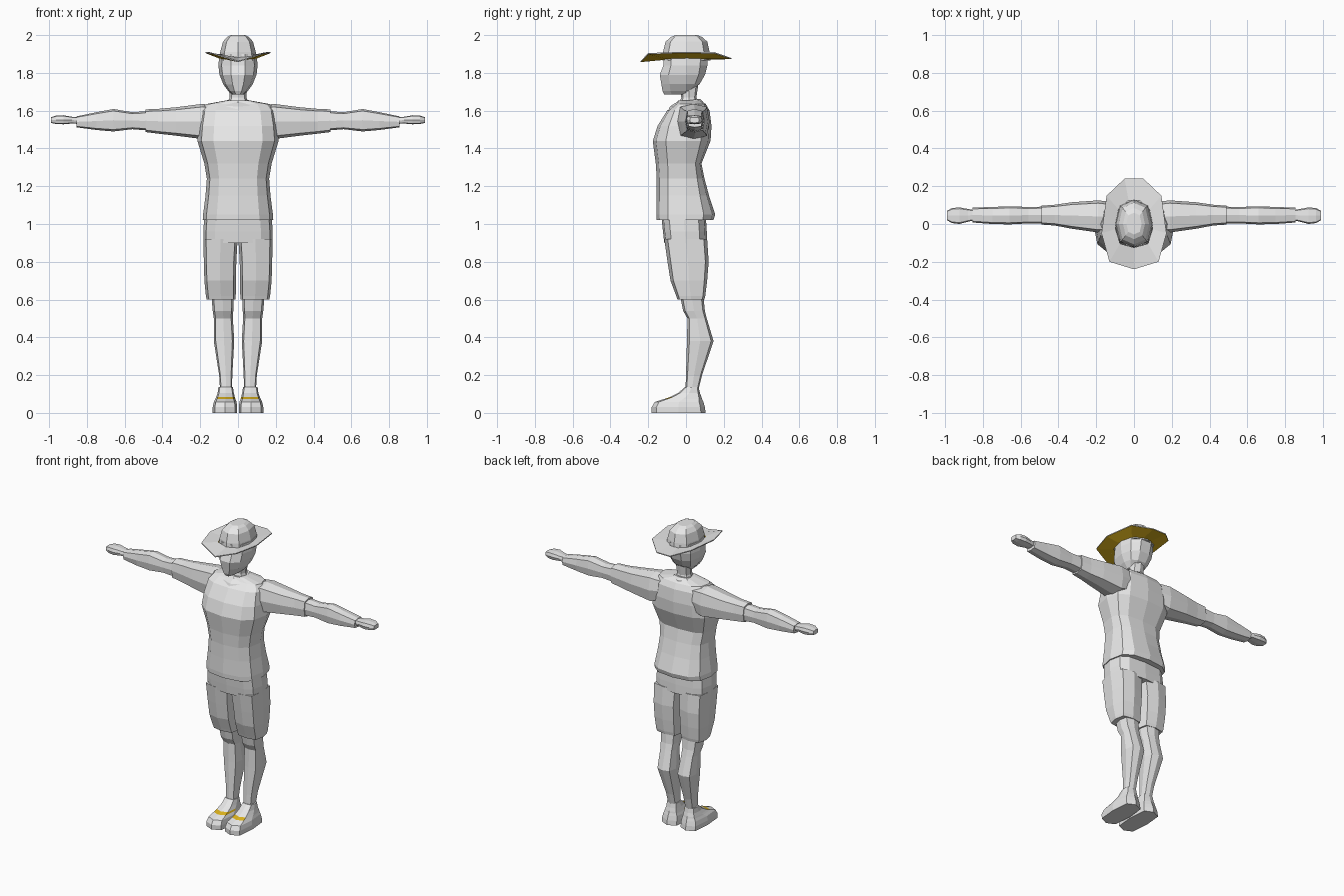
import bpy, bmesh, math


def make_mat(name, rgb):
    m = bpy.data.materials.new(name)
    m.diffuse_color = (*rgb, 1.0)
    return m


GREY = make_mat("light grey", (0.8, 0.8, 0.8))
GOLD = make_mat("mustard gold", (0.72, 0.45, 0.012))


def outline(u0, u1, v0, v1, n, p, vmid=None):
    """Rounded-box polygon spanning the given limits, widest at vmid."""
    cu, hu = (u0 + u1) / 2, (u1 - u0) / 2
    cv = (v0 + v1) / 2 if vmid is None else vmid
    pts = []
    for i in range(n):
        a = 2 * math.pi * i / n
        c, s = math.cos(a), math.sin(a)
        u = cu + hu * math.copysign(abs(c) ** p, c)
        hv = (v1 - cv) if s >= 0 else (cv - v0)
        pts.append((u, cv + hv * math.copysign(abs(s) ** p, s)))
    return pts


def loft(name, rings, caps=True, gold=None):
    """Skin a list of point rings; gold(face) picks the gold faces."""
    bm = bmesh.new()
    loops = [[bm.verts.new(p) for p in r] for r in rings]
    n = len(loops[0])
    for a, b in zip(loops, loops[1:]):
        for i in range(n):
            j = (i + 1) % n
            bm.faces.new((a[i], a[j], b[j], b[i]))
    if caps:
        bm.faces.new(loops[0])
        bm.faces.new(loops[-1])
    bmesh.ops.recalc_face_normals(bm, faces=bm.faces)
    bm.normal_update()
    if gold:
        for f in bm.faces:
            f.material_index = int(gold(f))
    me = bpy.data.meshes.new(name)
    bm.to_mesh(me)
    bm.free()
    me.materials.append(GREY)
    me.materials.append(GOLD)
    ob = bpy.data.objects.new(name, me)
    bpy.context.collection.objects.link(ob)
    return ob


def upright(name, rows, n=8, p=0.65, side=1, vmid=None, tilt=0, gold=None):
    """Loft upwards; rows are (z, x0, x1, y0, y1)."""
    rings = [[(side * x, y, z + tilt * y) for x, y in outline(x0, x1, y0, y1, n, p, vmid)]
             for z, x0, x1, y0, y1 in rows]
    return loft(name, rings, gold=gold)


def sideways(name, rows, side, n=8, p=0.55):
    """Loft outwards along x; rows are (x, y0, y1, z0, z1)."""
    return loft(name, [[(side * x, y, z) for y, z in outline(y0, y1, z0, z1, n, p)]
                       for x, y0, y1, z0, z1 in rows])


def sym(rows):
    return [(z, -w, w, y0, y1) for z, w, y0, y1 in rows]


# Shirt body
upright("shirt", sym([
    (1.02, 0.187, -0.155, 0.145), (1.05, 0.185, -0.157, 0.155),
    (1.15, 0.172, -0.155, 0.122), (1.24, 0.165, -0.155, 0.098),
    (1.32, 0.178, -0.160, 0.082), (1.44, 0.215, -0.176, 0.130),
    (1.52, 0.208, -0.150, 0.135), (1.60, 0.195, -0.100, 0.125),
    (1.635, 0.17, -0.055, 0.105), (1.655, 0.06, -0.04, 0.075)]),
    n=12, p=0.72, vmid=0.0)

# Collar, lower at the front
upright("collar", sym([(1.60, 0.105, -0.10, 0.10), (1.635, 0.085, -0.085, 0.09),
                       (1.652, 0.06, -0.05, 0.075)]), n=8, p=0.8, tilt=0.15)

# Hips of the shorts
upright("shorts_hips", sym([
    (0.90, 0.183, -0.115, 0.112), (0.96, 0.184, -0.122, 0.110),
    (1.04, 0.178, -0.130, 0.105)]), n=12, p=0.6)

# Neck and head
upright("neck", sym([(1.62, 0.06, -0.04, 0.07), (1.67, 0.045, -0.025, 0.055),
                     (1.77, 0.05, -0.03, 0.07)]), n=8, p=0.8)
upright("head", sym([
    (1.685, 0.030, -0.120, -0.035), (1.705, 0.052, -0.130, 0.025),
    (1.74, 0.078, -0.136, 0.075), (1.79, 0.098, -0.145, 0.105),
    (1.84, 0.104, -0.125, 0.118), (1.90, 0.098, -0.120, 0.120)]),
    n=10, p=0.85, vmid=0.0)

# Hat crown
upright("hat_crown", sym([
    (1.865, 0.100, -0.125, 0.130), (1.91, 0.094, -0.122, 0.125),
    (1.965, 0.080, -0.108, 0.113), (1.99, 0.058, -0.080, 0.085),
    (2.0, 0.040, -0.055, 0.060)]), n=8, p=0.8, vmid=0.0)

# Hat brim: sides swept up, gold underneath
right = [(0.0, -0.24), (0.13, -0.20), (0.172, -0.05), (0.145, 0.15), (0.05, 0.24)]
outer = right + [(-x, y) for x, y in reversed(right[1:])]
inner = [(x * 0.57, y * 0.52) for x, y in outer]


def brim_ring(pts, base, rise):
    return [(x, y, base + rise * min(abs(x) / 0.15, 1)) for x, y in pts]


loft("hat_brim", [brim_ring(inner, 1.868, 0.012), brim_ring(outer, 1.857, 0.048),
                  brim_ring(outer, 1.863, 0.048), brim_ring(inner, 1.882, 0.012)],
     caps=False, gold=lambda f: f.normal.z < -0.2)

for side, label in ((1, "left"), (-1, "right")):
    # Sleeve, forearm and hand
    sideways(label + "_sleeve", [
        (0.10, -0.045, 0.115, 1.48, 1.625), (0.19, -0.045, 0.125, 1.45, 1.636),
        (0.33, -0.025, 0.115, 1.468, 1.618), (0.42, -0.008, 0.102, 1.478, 1.61),
        (0.49, -0.003, 0.097, 1.487, 1.607)], side)
    sideways(label + "_forearm", [
        (0.47, 0.003, 0.092, 1.495, 1.598), (0.56, 0.003, 0.090, 1.502, 1.592),
        (0.66, -0.002, 0.094, 1.49, 1.609), (0.75, 0.0, 0.090, 1.498, 1.592),
        (0.855, 0.008, 0.087, 1.512, 1.57)], side)
    sideways(label + "_hand", [
        (0.84, 0.022, 0.072, 1.53, 1.566), (0.88, 0.012, 0.080, 1.532, 1.568),
        (0.925, 0.0, 0.088, 1.528, 1.576), (0.965, 0.005, 0.084, 1.530, 1.574),
        (0.99, 0.02, 0.07, 1.535, 1.565)], side, p=0.5)

    # Shorts leg with hem
    upright(label + "_shorts_leg", [
        (0.60, 0.012, 0.166, -0.045, 0.097), (0.62, 0.012, 0.170, -0.052, 0.102),
        (0.70, 0.011, 0.178, -0.082, 0.112), (0.80, 0.009, 0.181, -0.098, 0.120),
        (0.92, 0.002, 0.183, -0.115, 0.112)], side=side, p=0.5)

    # Bare leg
    upright(label + "_leg", [
        (0.12, 0.032, 0.095, -0.003, 0.065), (0.20, 0.030, 0.100, 0.0, 0.085),
        (0.38, 0.020, 0.128, 0.005, 0.146), (0.50, 0.027, 0.128, 0.008, 0.110),
        (0.54, 0.025, 0.134, -0.015, 0.100), (0.64, 0.022, 0.142, -0.035, 0.090)],
        side=side, p=0.6)

    # Shoe with a gold strap across the instep
    upright(label + "_shoe", [
        (0.0, 0.004, 0.134, -0.182, 0.104), (0.03, 0.004, 0.134, -0.182, 0.100),
        (0.058, 0.008, 0.128, -0.165, 0.092), (0.074, 0.014, 0.120, -0.115, 0.085),
        (0.084, 0.017, 0.116, -0.085, 0.082), (0.105, 0.022, 0.108, -0.042, 0.074),
        (0.137, 0.027, 0.104, -0.005, 0.066)], side=side, p=0.55,
        gold=lambda f: 0.075 < f.calc_center_median().z < 0.083 and f.normal.y < -0.1)
